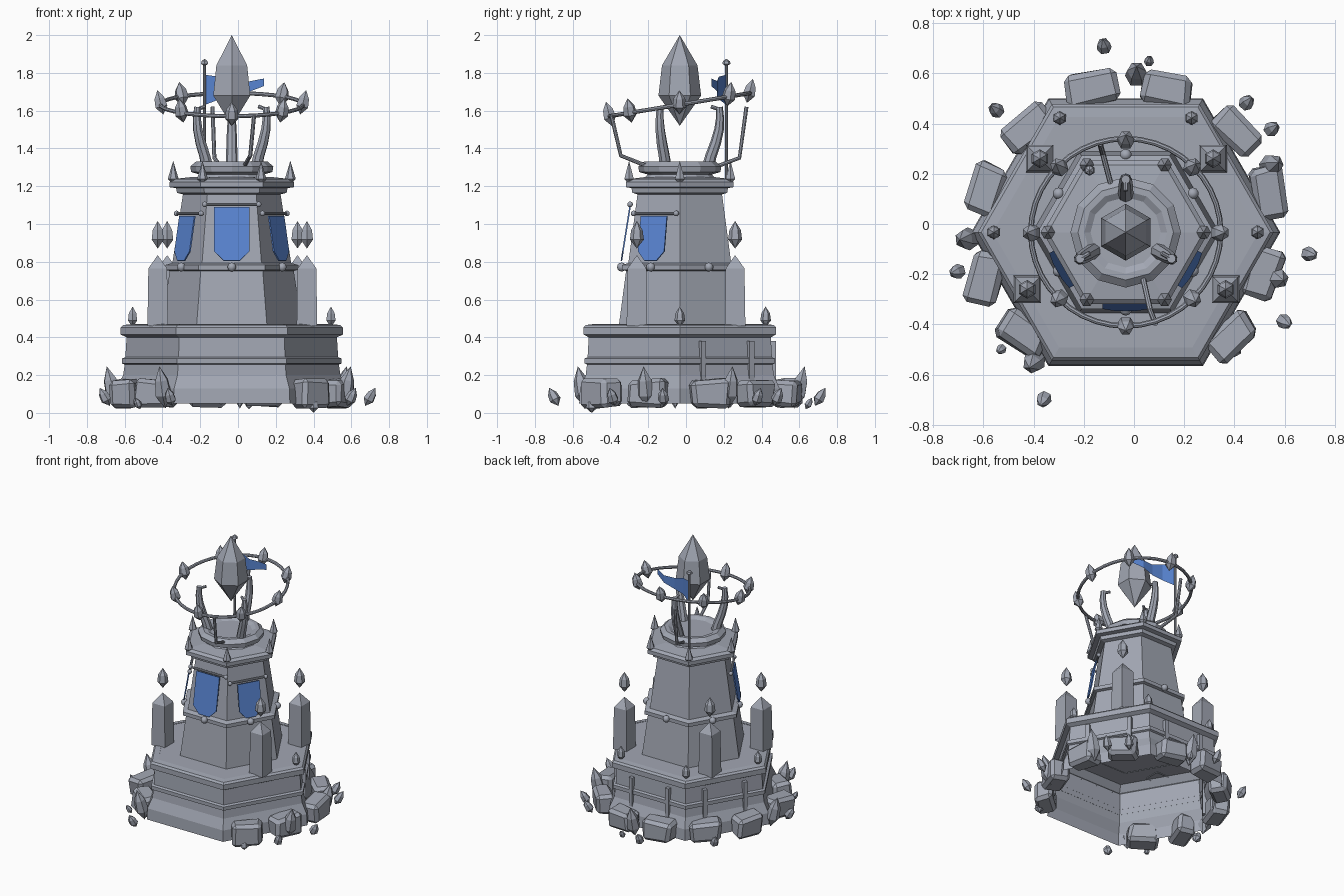
import bpy, bmesh, math, random
from math import sin, cos, radians, pi
from mathutils import Matrix, Vector

random.seed(4)
if "Cube" in bpy.data.objects:
    bpy.data.objects.remove(bpy.data.objects["Cube"])

CX, CY = -0.033, -0.033          # axis of the tower


def material(name, rgb):
    m = bpy.data.materials.new(name)
    m.use_nodes = True
    m.diffuse_color = (*rgb, 1)
    m.node_tree.nodes["Principled BSDF"].inputs["Base Color"].default_value = (*rgb, 1)
    return m


STONE = material("grey stone", (0.36, 0.385, 0.45))
CLOTH = material("blue cloth", (0.10, 0.235, 0.65))


def polar(r, deg, z=0.0):
    a = radians(deg)
    return Vector((CX + r * cos(a), CY + r * sin(a), z))


def finish(name, bm, mat=STONE, matrix=None):
    me = bpy.data.meshes.new(name)
    bm.to_mesh(me)
    bm.free()
    me.materials.append(mat)
    ob = bpy.data.objects.new(name, me)
    bpy.context.collection.objects.link(ob)
    if matrix:
        ob.matrix_world = matrix
    return ob


def lathe(name, profile, sides=6, start=0, matrix=None):
    """Turn an (r, z) profile, listed from bottom to top, into a faceted solid."""
    bm = bmesh.new()
    rings = []
    for r, z in profile:
        n = sides if r else 1
        rings.append([bm.verts.new((r * cos(start + 2 * pi * i / sides),
                                    r * sin(start + 2 * pi * i / sides), z)) for i in range(n)])
    for a, b in zip(rings, rings[1:]):
        for i in range(sides):
            j = (i + 1) % sides
            quad = [a[i % len(a)], a[j % len(a)], b[j % len(b)], b[i % len(b)]]
            bm.faces.new(list(dict.fromkeys(quad)))
    return finish(name, bm, STONE, matrix or Matrix.Translation((CX, CY, 0)))


def crystal(name, loc, r, h, lean=0, direction=0, start=pi / 6):
    m = (Matrix.Translation(loc) @ Matrix.Rotation(radians(direction), 4, "Z")
         @ Matrix.Rotation(radians(lean), 4, "Y"))
    lathe(name, [(0, -h), (r, -0.35 * h), (0.82 * r, 0.35 * h), (0, h)], 6, start, m)


def tube(name, points, depth, radii=None, smooth=True):
    cu = bpy.data.curves.new(name, "CURVE")
    cu.dimensions = "3D"
    cu.bevel_depth = depth
    cu.bevel_resolution = 2
    cu.use_fill_caps = True
    sp = cu.splines.new("POLY")
    sp.points.add(len(points) - 1)
    for i, p in enumerate(points):
        sp.points[i].co = (*p, 1)
        sp.points[i].radius = radii[i] if radii else 1
    cu.materials.append(STONE)
    ob = bpy.data.objects.new(name, cu)
    bpy.context.collection.objects.link(ob)
    bpy.ops.object.select_all(action="DESELECT")
    ob.select_set(True)
    bpy.context.view_layer.objects.active = ob
    bpy.ops.object.convert(target="MESH")
    if smooth:
        bpy.ops.object.shade_smooth_by_angle()


def ball(name, loc, r):
    bm = bmesh.new()
    bmesh.ops.create_uvsphere(bm, u_segments=10, v_segments=6, radius=r)
    for f in bm.faces:
        f.smooth = True
    finish(name, bm, STONE, Matrix.Translation(loc))


# Hollow hexagonal base with its bands and deck
lathe("base_shell", [(0.615, 0.05), (0.61, 0.13), (0.575, 0.2), (0.565, 0.27),
                     (0.556, 0.41), (0.575, 0.425), (0.53, 0.468), (0, 0.468)])
lathe("base_band", [(0.564, 0.255), (0.582, 0.262), (0.582, 0.288), (0.563, 0.295)])
lathe("deck_trim", [(0.556, 0.4), (0.589, 0.415), (0.589, 0.452), (0.575, 0.465), (0.53, 0.47)])

# Ribs on the three rear faces of the base
for face in (30, 90, 150):
    for side in (-0.147, 0.147):
        bm = bmesh.new()
        bmesh.ops.create_cube(bm, size=1, matrix=Matrix.Diagonal((0.03, 0.028, 0.31, 1)))
        finish("base_rib", bm, STONE, Matrix.Translation(polar(0.495, face, 0.225))
               @ Matrix.Rotation(radians(face), 4, "Z") @ Matrix.Translation((0, side, 0)))

# Tapered tower, cornice and round collar
lathe("tower_lower", [(0.372, 0.465), (0.327, 0.76)])
lathe("tower_upper", [(0.318, 0.77), (0.255, 1.18)])
lathe("tower_band", [(0.32, 0.75), (0.352, 0.757), (0.352, 0.783), (0.31, 0.795)])
lathe("cornice", [(0.25, 1.155), (0.29, 1.165), (0.295, 1.19), (0.33, 1.195),
                  (0.33, 1.222), (0.31, 1.238), (0.2, 1.25), (0, 1.25)])
lathe("collar", [(0.19, 1.24), (0.17, 1.262), (0.215, 1.275), (0.22, 1.305), (0.19, 1.33),
                 (0.165, 1.33), (0.14, 1.315), (0, 1.315)], 12)
for i in range(6):
    corner = polar(0.31, 60 * i)
    lathe("cornice_spike", [(0, 1.21), (0.029, 1.238), (0, 1.335)], 6, 0, Matrix.Translation(corner))
    ball("band_stud", polar(0.308, 60 * i + 30, 0.772), 0.024)

# Four corner pillars with floating crystals
for x, y in ((-0.375, 0.26), (0.315, 0.26), (-0.425, -0.26), (0.365, -0.26)):
    lathe("pillar", [(0.077, 0.46), (0.07, 0.765), (0, 0.835)], 4, pi / 4, Matrix.Translation((x, y, 0)))
    crystal("pillar_crystal", (x, y, 0.943), 0.037, 0.073)

# Deck spikes at the rear and side corners
for a in (0, 60, 120, 180):
    crystal("deck_spike", polar(0.525, a, 0.508), 0.028, 0.055)

# Hanging banners, each on a rod with end knobs
for face, width, top in ((270, 0.093, 1.09), (210, 0.08, 1.042), (330, 0.08, 1.042)):
    turn = Matrix.Translation((CX, CY, 0)) @ Matrix.Rotation(radians(face), 4, "Z")
    outline = [(-width, top), (-width, 0.855), (-0.45 * width, 0.805),
               (0.45 * width, 0.805), (width, 0.855), (width, top)]
    bm = bmesh.new()
    bm.faces.new([bm.verts.new((0.31 - (z - 0.8) * 0.16, y, z)) for y, z in outline])
    cloth = finish("banner", bm, CLOTH, turn)
    mod = cloth.modifiers.new("thickness", "SOLIDIFY")
    mod.thickness = 0.008
    mod.offset = 0
    ends = [turn @ Vector((0.263, s * (width + 0.05), top + 0.014)) for s in (-1, 1)]
    tube("banner_rod", ends, 0.008)
    for e in ends:
        ball("rod_knob", e, 0.015)

# Curved horns rising round the crystal
for a in (90, 210, 330):
    path = [polar(r, a, z) for r, z in ((0.15, 1.3), (0.165, 1.36), (0.19, 1.43), (0.208, 1.5),
                                        (0.213, 1.56), (0.21, 1.62))]
    tube("horn", path, 0.03, [1.1, 1.0, 0.95, 0.85, 0.72, 0.6])
    tube("horn_tip", [polar(0.215, a, 1.605), polar(0.165, a, 1.622)], 0.01)

# Bent rods holding the halo
tube("halo_rod_front", [(0.03, -0.19, 1.3), (0.065, -0.345, 1.362), (0.085, -0.395, 1.575)], 0.011)
tube("halo_rod_rear", [(-0.09, 0.15, 1.3), (-0.125, 0.283, 1.35), (-0.135, 0.32, 1.62)], 0.011)

# Tilted halo carrying eight crystals
tilt = Matrix.Translation((CX, CY, 1.632)) @ Matrix.Rotation(radians(9.3), 4, "X")
bpy.ops.mesh.primitive_torus_add(major_segments=40, minor_segments=8,
                                 major_radius=0.378, minor_radius=0.011)
halo = bpy.context.object
halo.name = "halo_ring"
halo.matrix_world = tilt
halo.data.materials.append(STONE)
bpy.ops.object.shade_smooth_by_angle()
for i in range(8):
    a = radians(45 * i)
    crystal("halo_crystal", tilt @ Vector((0.378 * cos(a), 0.378 * sin(a), 0.012)),
            0.037, 0.066, 14, 45 * i)

# Great crystal
lathe("great_crystal", [(0, 1.52), (0.113, 1.68), (0.094, 1.84), (0, 2.0)], 6, pi / 6)

# Flagpole and pennant
px, py = -0.177, 0.214
tube("flagpole", [(px, py, 1.22), (px, py, 1.85)], 0.008)
crystal("flagpole_tip", (px, py, 1.855), 0.022, 0.02)
bm = bmesh.new()
prev = None
for t, hi, lo, wave in ((0, 1.79, 1.63, 0), (0.25, 1.78, 1.66, -0.02), (0.5, 1.755, 1.675, -0.01),
                        (0.75, 1.755, 1.7, 0.015), (1, 1.77, 1.73, 0)):
    x, y = px + 0.314 * t, py - 0.08 * t + wave
    pair = [bm.verts.new((x, y, lo)), bm.verts.new((x, y, hi))]
    if prev:
        bm.faces.new((prev[0], pair[0], pair[1], prev[1]))
    prev = pair
finish("pennant", bm, CLOTH)

# Chamfered boulders round the foot: x, y, turn
for x, y, turn in ((-0.167, 0.54, 10), (0.123, 0.537, -12), (0.41, 0.366, -45), (0.535, 0.127, -78),
                   (0.51, -0.19, 70), (0.39, -0.45, 40), (-0.445, -0.437, -35),
                   (-0.588, -0.215, 75), (-0.585, 0.143, 72), (-0.425, 0.38, 38)):
    bm = bmesh.new()
    bmesh.ops.create_cube(bm, size=1)
    for v in bm.verts:
        v.co += Vector([random.uniform(-0.08, 0.08) for _ in range(3)])
    bmesh.ops.scale(bm, vec=(0.2, 0.13, 0.145), verts=bm.verts)
    bmesh.ops.bevel(bm, geom=bm.edges[:], offset=0.022, segments=1, affect="EDGES")
    finish("boulder", bm, STONE, Matrix.Translation((x, y, 0.105)) @ Matrix.Rotation(radians(turn), 4, "Z"))

# Large leaning crystals among the boulders
for x, y in ((-0.667, -0.06), (-0.4, -0.55), (0.01, 0.6), (0.55, 0.235), (0.57, -0.215)):
    out = math.degrees(math.atan2(y, x))
    crystal("foot_crystal", (x, y, 0.135), 0.046, 0.115, 14, out)

# Small scattered shards
for x, y in ((-0.12, 0.71), (0.06, 0.65), (0.45, 0.485), (0.55, 0.38), (0.7, -0.12),
             (0.6, -0.39), (-0.36, -0.7), (-0.705, -0.19), (-0.53, -0.5), (-0.55, 0.455)):
    big = abs(x) + abs(y) > 0.77 and abs(x * y) < 0.26
    out = math.degrees(math.atan2(y, x))
    crystal("shard", (x, y, 0.085 if big else 0.05), 0.03 if big else 0.02,
            0.055 if big else 0.035, 30, out)

# Shard resting under the front boulder, touching the ground
crystal("ground_shard", (0.4, -0.5, 0.04), 0.03, 0.04)
